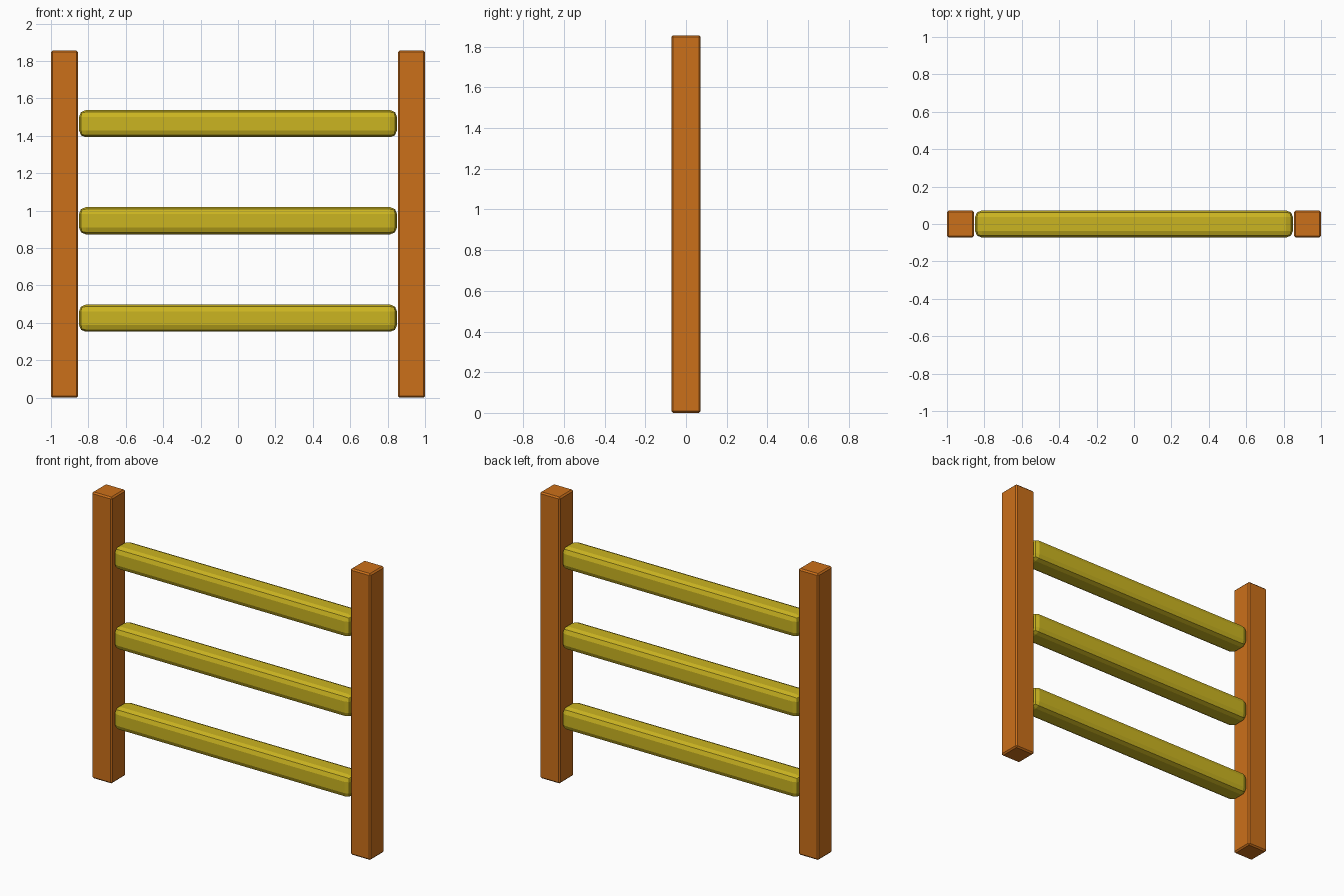
import bpy

if "Cube" in bpy.data.objects:
    bpy.data.objects.remove(bpy.data.objects["Cube"])

def material(name, color):
    m = bpy.data.materials.new(name)
    m.diffuse_color = (*color, 1)
    m.use_nodes = True
    m.node_tree.nodes["Principled BSDF"].inputs["Base Color"].default_value = m.diffuse_color
    return m

ORANGE = material("orange_wood", (0.60, 0.16, 0.01))
YELLOW = material("yellow_wood", (0.60, 0.46, 0.015))

def beam(name, size, center, bevel, segments, mat):
    """Box with rounded edges, sized and placed directly."""
    bpy.ops.mesh.primitive_cube_add(size=1, location=center)
    ob = bpy.context.object
    ob.name = name
    ob.scale = size
    bpy.ops.object.transform_apply(location=False, rotation=False, scale=True)
    mod = ob.modifiers.new("rounded_edges", 'BEVEL')
    mod.width = bevel
    mod.segments = segments
    ob.data.materials.append(mat)
    return ob

W = 0.145
H = 1.856

# Upright posts
for side, label in ((-1, "left"), (1, "right")):
    beam(f"{label}_post", (W, W, H), (side * (1 - W / 2), 0, H / 2), 0.009, 1, ORANGE)

# Horizontal rails
for label, z in (("lower", 0.425), ("middle", 0.946), ("upper", 1.465)):
    beam(f"{label}_rail", (1.70, W, W), (0, 0, z), 0.036, 2, YELLOW)
